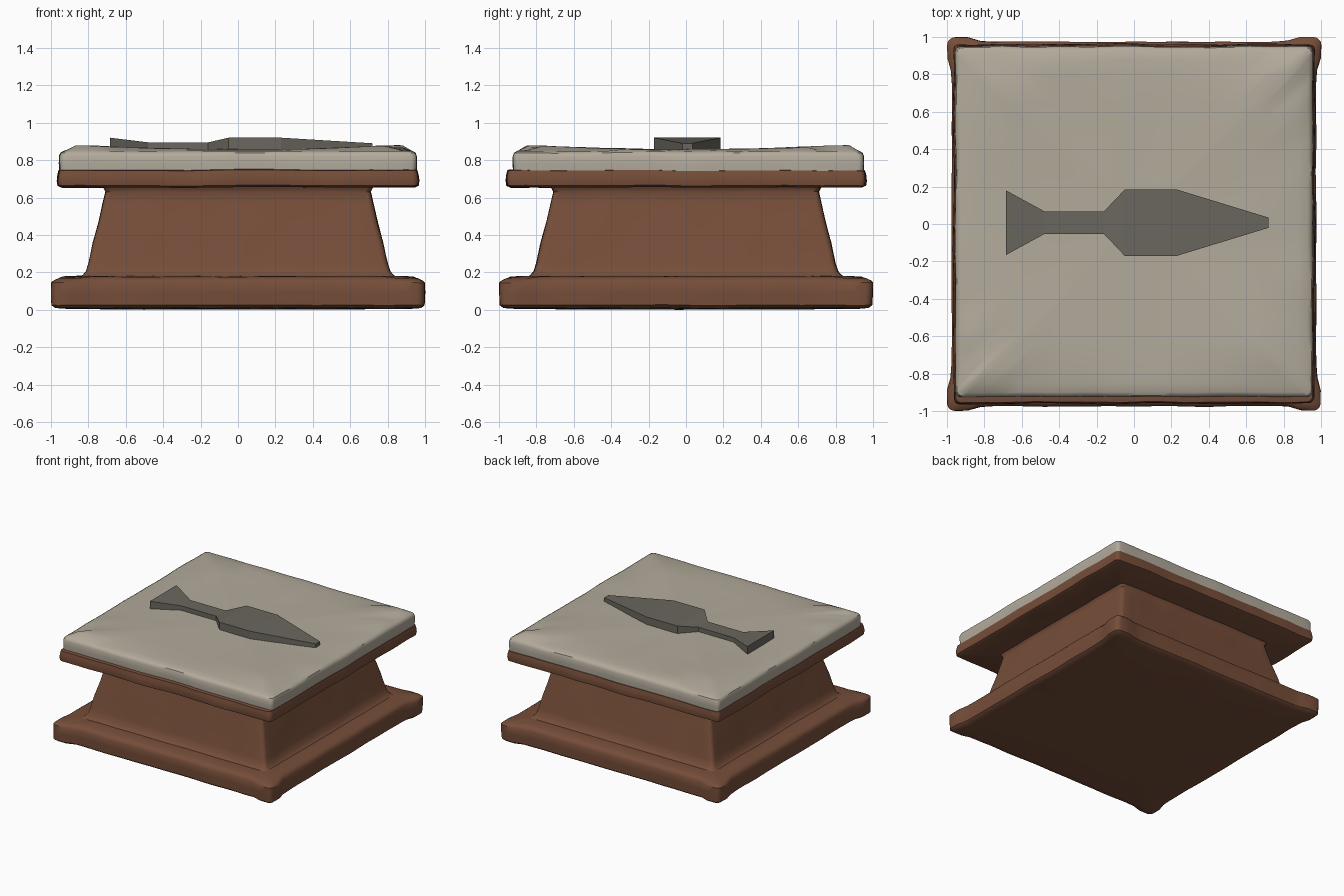
import bpy, bmesh, math
from mathutils import noise, Vector

if "Cube" in bpy.data.objects:
    bpy.data.objects.remove(bpy.data.objects["Cube"])


def material(name, rgb):
    m = bpy.data.materials.new(name)
    m.diffuse_color = (*rgb, 1.0)
    m.use_nodes = True
    m.node_tree.nodes["Principled BSDF"].inputs["Base Color"].default_value = m.diffuse_color
    return m


wood = material("brown wood", (0.18, 0.075, 0.041))
stone = material("pale stone", (0.45, 0.405, 0.33))
iron = material("dark grey metal", (0.145, 0.135, 0.112))


def finish(name, bm, mat, smooth=None):
    bmesh.ops.recalc_face_normals(bm, faces=bm.faces)
    me = bpy.data.meshes.new(name)
    bm.to_mesh(me)
    bm.free()
    me.materials.append(mat)
    ob = bpy.data.objects.new(name, me)
    bpy.context.collection.objects.link(ob)
    if smooth:
        bpy.ops.object.select_all(action='DESELECT')
        ob.select_set(True)
        bpy.context.view_layer.objects.active = ob
        bpy.ops.object.shade_smooth_by_angle(angle=math.radians(smooth))
    return ob


def rounded_square(hx, hy, r, n=28, arc=5):
    """Outline points, evenly divided along the sides, with round corners."""
    pts = []
    for k in range(4):
        a = k * math.pi / 2
        sx, sy = [(1, 1), (-1, 1), (-1, -1), (1, -1)][k]
        c = Vector((sx * (hx - r), sy * (hy - r)))
        corner = [c + r * Vector((math.cos(a + i / arc * math.pi / 2),
                                  math.sin(a + i / arc * math.pi / 2)))
                  for i in range(arc + 1)]
        pts += corner
        nx, ny = [(-1, 1), (-1, -1), (1, -1), (1, 1)][k]
        d = Vector((nx * (hx - r), ny * (hy - r)))
        b = a + math.pi / 2
        end = d + r * Vector((math.cos(b), math.sin(b)))
        pts += [corner[-1].lerp(end, i / n) for i in range(1, n)]
    return pts


def worn_block(name, mat, rings, ratio=1.0, cy=0.0, wear=0.005,
               shape=None, smooth=40):
    """Stack rounded squares (half width, height, corner radius), lightly worn."""
    bm = bmesh.new()
    loops = []
    for h, z, r in rings:
        loop = []
        for p in rounded_square(h, h * ratio, r):
            co = Vector((p.x, p.y + cy, z))
            if shape:
                co = shape(co, h)
            nv = noise.noise_vector(co * 4.5 + Vector((3.1, 7.7, 1.3)))
            co += Vector((nv.x, nv.y, nv.z * 0.6)) * wear
            loop.append(bm.verts.new(co))
        loops.append(loop)
    for a, b in zip(loops, loops[1:]):
        for i in range(len(a)):
            j = (i + 1) % len(a)
            bm.faces.new((a[i], a[j], b[j], b[i]))
    bm.faces.new(loops[0][::-1])
    bm.faces.new(loops[-1])
    return finish(name, bm, mat, smooth)


# Plinth: sides step in between the four projecting corner blocks
def corner_blocks(co, h):
    if h > 0.9:
        for i in (0, 1):
            if abs(co[i]) > h - 0.012:
                t = min(max((0.87 - abs(co[1 - i])) / 0.06, 0), 1)
                co[i] -= math.copysign(0.024 * t, co[i])
        edge = min(abs(co.x), abs(co.y))
        if edge > 0.85 and co.z > 0.15:
            co.z -= 0.008
    return co


worn_block("base_plinth", wood,
           [(0.5, 0.002, 0.03), (0.93, 0.006, 0.03), (0.975, 0.010, 0.03),
            (0.995, 0.025, 0.04), (0.998, 0.09, 0.04), (0.998, 0.145, 0.04),
            (0.985, 0.165, 0.04), (0.96, 0.177, 0.04), (0.86, 0.18, 0.04),
            (0.6, 0.18, 0.04)],
           shape=corner_blocks, wear=0.006)

# Tapering pedestal with flared foot and head
worn_block("pedestal_column", wood,
           [(0.85, 0.172, 0.03), (0.83, 0.185, 0.03), (0.812, 0.205, 0.03),
            (0.798, 0.25, 0.03), (0.775, 0.36, 0.03), (0.745, 0.47, 0.03),
            (0.722, 0.57, 0.03), (0.708, 0.63, 0.03), (0.715, 0.645, 0.03),
            (0.725, 0.665, 0.03)], wear=0.005)

# Wooden tray under the stone
worn_block("top_tray", wood,
           [(0.5, 0.655, 0.03), (0.94, 0.655, 0.03), (0.962, 0.665, 0.03),
            (0.966, 0.69, 0.03), (0.963, 0.72, 0.03), (0.957, 0.745, 0.03),
            (0.93, 0.748, 0.03), (0.5, 0.748, 0.03)], ratio=0.995, wear=0.008)


# Stone slab with a slightly dished top, raised towards the corners
def dished(co, h):
    if co.z > 0.854:
        co.z += 0.022 * (min(abs(co.x), abs(co.y)) / 0.8) ** 2
    return co


worn_block("stone_slab", stone,
           [(0.9, 0.72, 0.03), (0.953, 0.735, 0.03), (0.956, 0.78, 0.03),
            (0.955, 0.82, 0.03), (0.948, 0.838, 0.03), (0.93, 0.848, 0.04),
            (0.88, 0.853, 0.05), (0.8, 0.857, 0.06), (0.65, 0.857, 0.06),
            (0.45, 0.857, 0.06), (0.25, 0.857, 0.04), (0.08, 0.857, 0.02)],
           ratio=0.98, cy=0.012, wear=0.006)
slab = bpy.data.objects["stone_slab"]
for v in slab.data.vertices:
    v.co = dished(v.co.copy(), 0)

# Flat spearhead plate: x, half width, top height
sections = [(-0.685, 0.173, 0.920), (-0.48, 0.061, 0.895), (-0.16, 0.061, 0.895),
            (-0.05, 0.177, 0.920), (0.23, 0.177, 0.920), (0.72, 0.027, 0.890)]
bm = bmesh.new()
rows = []
for x, w, z in sections:
    rows.append([bm.verts.new((x, 0.007 + s * w, h))
                 for s, h in ((-1, 0.85), (1, 0.85), (1, z), (-1, z))])
for a, b in zip(rows, rows[1:]):
    for i in range(4):
        j = (i + 1) % 4
        bm.faces.new((a[i], a[j], b[j], b[i]))
bm.faces.new(rows[0])
bm.faces.new(rows[-1])
finish("spearhead", bm, iron)
